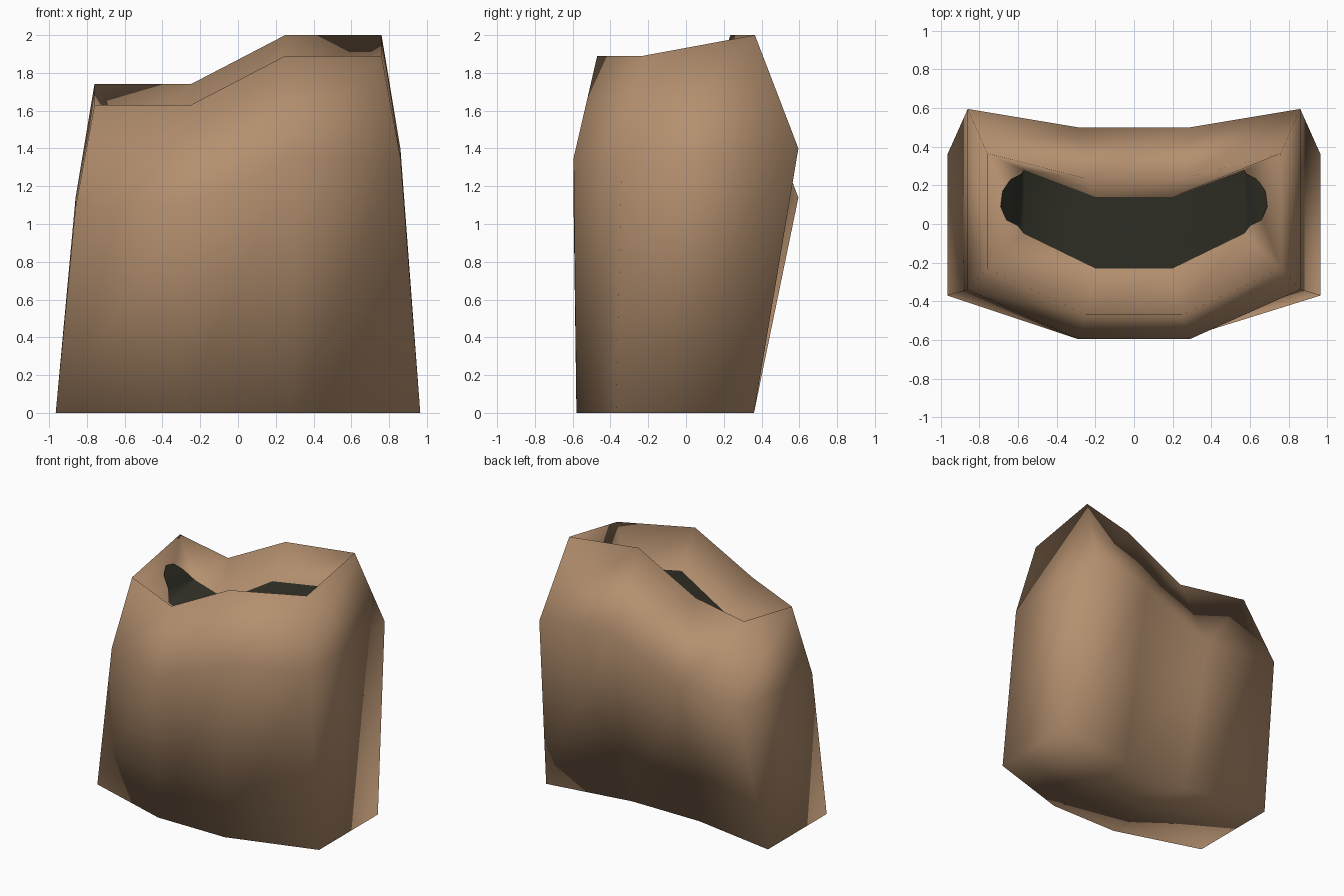
import bpy

if "Cube" in bpy.data.objects:
    bpy.data.objects.remove(bpy.data.objects["Cube"])


def material(name, rgb):
    m = bpy.data.materials.new(name)
    m.diffuse_color = (*rgb, 1.0)
    m.use_nodes = True
    m.node_tree.nodes["Principled BSDF"].inputs["Base Color"].default_value = m.diffuse_color
    return m


def make_object(name, verts, faces, mat):
    me = bpy.data.meshes.new(name)
    me.from_pydata(verts, [], faces)
    me.materials.append(mat)
    me.polygons.foreach_set("use_smooth", [True] * len(me.polygons))
    me.update()
    ob = bpy.data.objects.new(name, me)
    bpy.context.collection.objects.link(ob)
    return ob


def ring(corner_x, mid_x, front_y, back_y, front_z, back_z):
    """Eight points, counter-clockwise from the front left corner.
    y pairs are (corner, middle), z pairs are (left, right)."""
    fc, fm = front_y
    bc, bm = back_y
    (fl, fr), (bl, br) = front_z, back_z
    return [(-corner_x, fc, fl), (-mid_x, fm, fl), (mid_x, fm, fr), (corner_x, fc, fr),
            (corner_x, bc, br), (mid_x, bm, br), (-mid_x, bm, bl), (-corner_x, bc, bl)]


cloth = material("brown cloth", (0.46, 0.28, 0.16))
dark = material("dark contents", (0.03, 0.03, 0.02))

# Sack: base, belly, rim and the inner ring below the rim
rings = [
    ring(0.965, 0.29, (-0.37, -0.58), (0.36, 0.25), (0, 0), (0, 0)),
    ring(0.86, 0.29, (-0.34, -0.595), (0.595, 0.50), (1.09, 1.35), (1.14, 1.40)),
    ring(0.76, 0.25, (-0.23, -0.47), (0.365, 0.235), (1.63, 1.89), (1.74, 2.0)),
    ring(0.57, 0.20, (-0.05, -0.23), (0.28, 0.14), (1.41, 1.65), (1.46, 1.71)),
]
verts = [p for r in rings for p in r]
faces = []
for k in range(len(rings) - 1):
    for i in range(8):
        j = (i + 1) % 8
        faces.append((k * 8 + i, k * 8 + j, k * 8 + 8 + j, k * 8 + 8 + i))
strips = [(0, 1, 6, 7), (1, 2, 5, 6), (2, 3, 4, 5)]
faces += [tuple(reversed(s)) for s in strips]            # underside
faces += [tuple(24 + i for i in s) for s in strips]      # floor of the opening
make_object("sack", verts, faces, cloth)

# Dark contents filling the opening, with rounded ends climbing the wall
fill = [(x, y, z + 0.004) for x, y, z in rings[3]]
fill_faces = list(strips)
for side, z, front, back in ((-1, 1.44, 0, 7), (1, 1.69, 3, 4)):
    n = len(fill)
    fill += [(side * x, y, z + dz) for x, y, dz in
             ((0.60, -0.01, 0.06), (0.66, 0.02, 0.14), (0.69, 0.09, 0.18),
              (0.68, 0.17, 0.165), (0.64, 0.23, 0.11), (0.58, 0.26, 0.045))]
    loop = [front] + list(range(n, n + 6)) + [back]
    fan = [(loop[0], loop[7], loop[6], loop[1]), (loop[1], loop[6], loop[5], loop[2]),
           (loop[2], loop[5], loop[4], loop[3])]
    fill_faces += [tuple(reversed(f)) if side > 0 else f for f in fan]
# Keep every face pointing up
up = []
for f in fill_faces:
    p = [fill[i] for i in f]
    area = sum(a[0] * b[1] - b[0] * a[1] for a, b in zip(p, p[1:] + p[:1]))
    up.append(f if area > 0 else tuple(reversed(f)))
make_object("contents", fill, up, dark)
